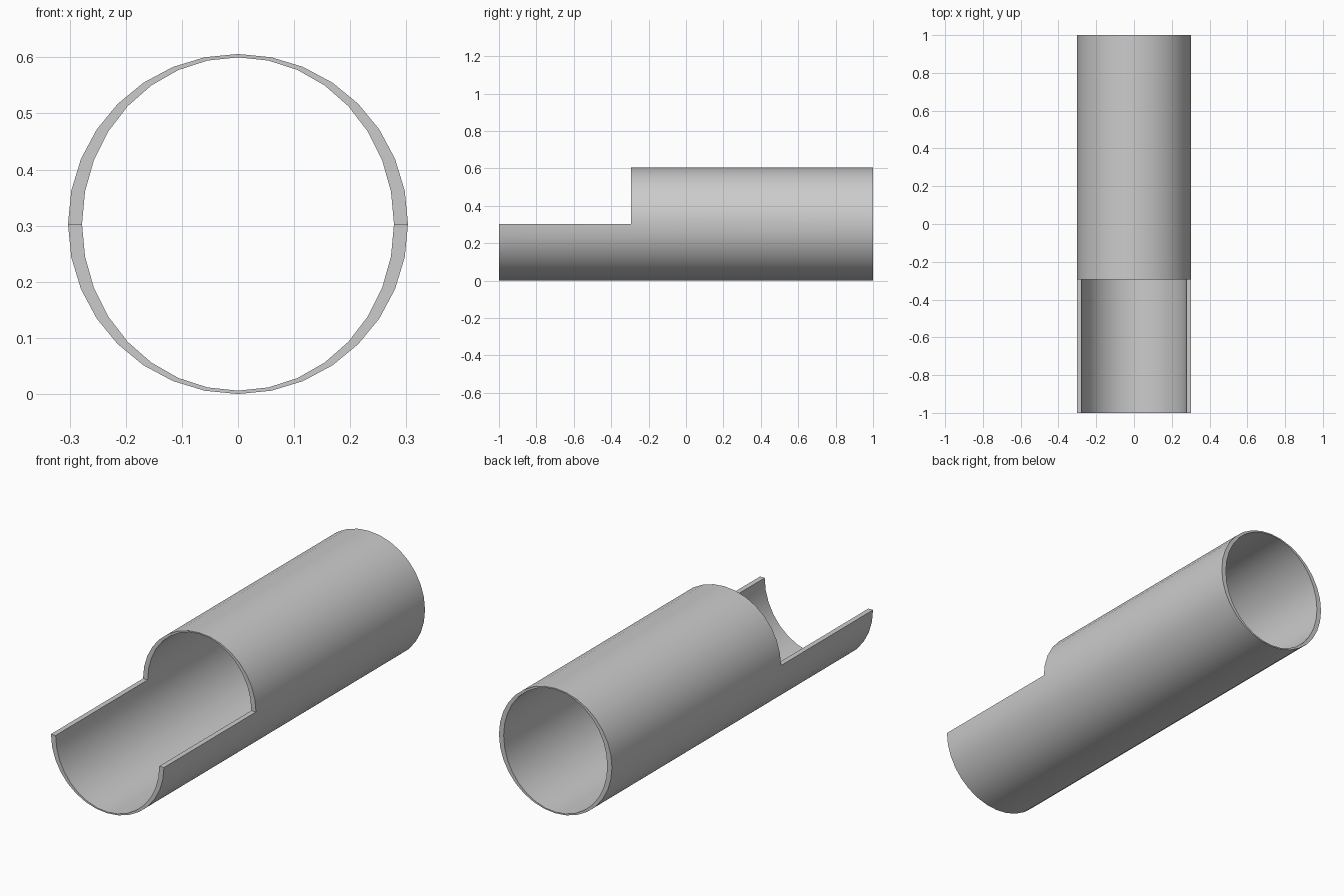
import bpy, bmesh
from math import cos, sin, pi

if "Cube" in bpy.data.objects:
    bpy.data.objects.remove(bpy.data.objects["Cube"])

N = 32                       # sides of the tube
ZC = 0.303                   # axis height
OUTER = (0.303, 0.303)       # outer half width, half height
INNER = (0.278, 0.297)       # wall is thicker at the sides
YS = (-1.0, -0.295, 1.0)     # open end, step, closed-round end

bm = bmesh.new()


def ring(radii, y):
    rx, rz = radii
    return [bm.verts.new((rx * cos(2 * pi * i / N), y, ZC + rz * sin(2 * pi * i / N)))
            for i in range(N)]


outer = [ring(OUTER, y) for y in YS]
inner = [ring(INNER, y) for y in YS]


def solid(i, k):
    # the front section keeps only its lower half
    return k == 1 or (k == 0 and i % N >= N // 2)


for k in range(2):
    for i in range(N):
        if not solid(i, k):
            continue
        j = (i + 1) % N
        # outer and inner skins
        bm.faces.new((outer[k][i], outer[k][j], outer[k + 1][j], outer[k + 1][i]))
        bm.faces.new((inner[k][i], inner[k + 1][i], inner[k + 1][j], inner[k][j]))
        # end rims and the step
        for near, e in ((k - 1, k), (k + 1, k + 1)):
            if not solid(i, near):
                bm.faces.new((outer[e][i], inner[e][i], inner[e][j], outer[e][j]))
        # long cut edges of the trough
        for near, e in ((i - 1, i), (i + 1, j)):
            if not solid(near, k):
                bm.faces.new((outer[k][e], outer[k + 1][e], inner[k + 1][e], inner[k][e]))

# drop unused verts of the cut-away front half
bmesh.ops.delete(bm, geom=[v for v in bm.verts if not v.link_faces], context='VERTS')
bmesh.ops.recalc_face_normals(bm, faces=bm.faces[:])

mesh = bpy.data.meshes.new("half_cut_tube")
bm.to_mesh(mesh)
bm.free()
tube = bpy.data.objects.new("half_cut_tube", mesh)
bpy.context.collection.objects.link(tube)
bpy.context.view_layer.objects.active = tube
tube.select_set(True)
bpy.ops.object.shade_smooth_by_angle(angle=pi / 6)
